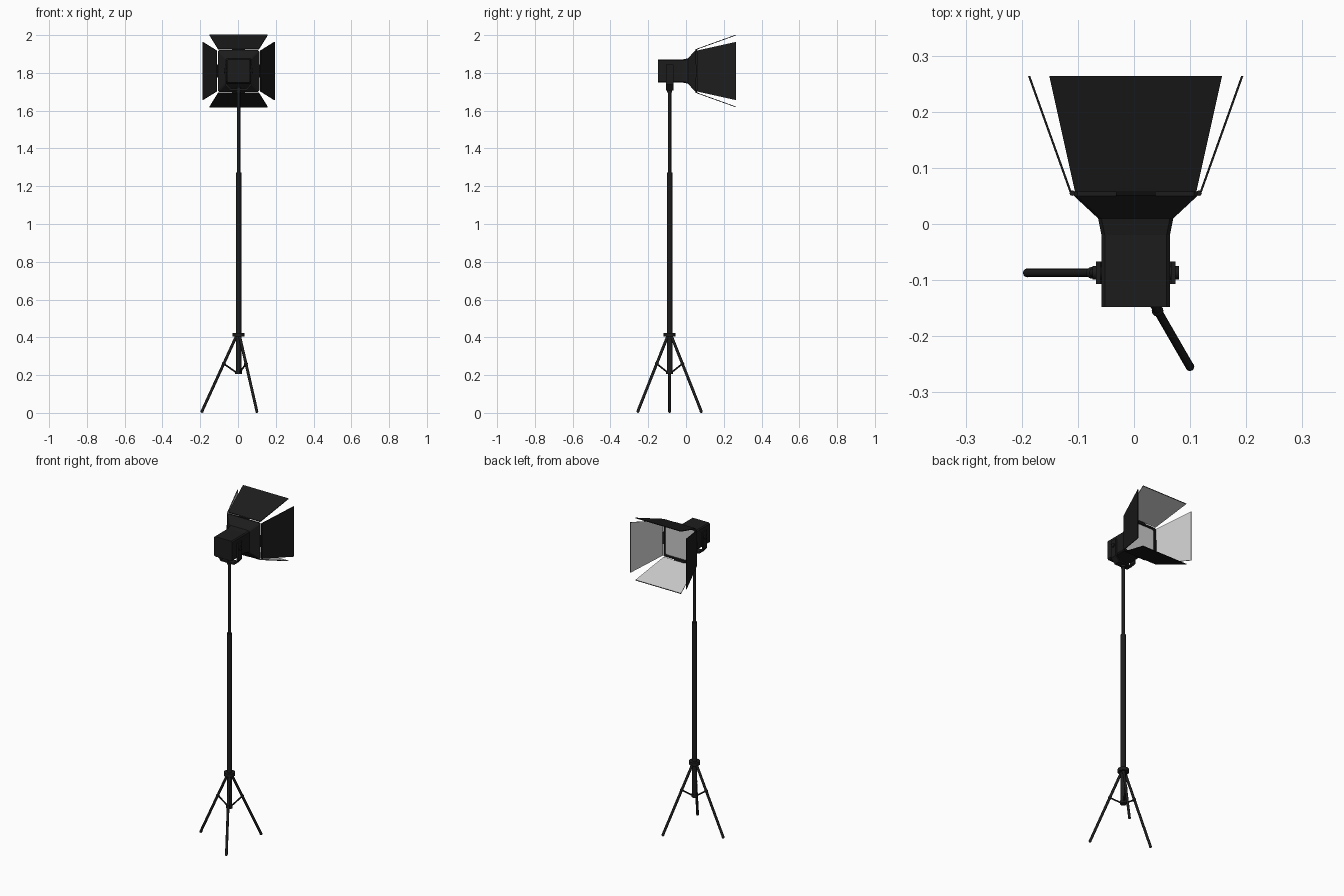
import bpy, bmesh, math
from mathutils import Vector

if "Cube" in bpy.data.objects:
    bpy.data.objects.remove(bpy.data.objects["Cube"])

CX, PY, HZ = 0.003, -0.087, 1.81   # pole x, pole y, lamp axis height


def material(name, c):
    m = bpy.data.materials.new(name)
    m.diffuse_color = (c, c, c, 1)
    m.use_nodes = True
    m.node_tree.nodes["Principled BSDF"].inputs["Base Color"].default_value = m.diffuse_color
    return m


BLACK = material("black_metal", 0.012)
WHITE = material("reflector_grey", 0.55)


def finish(name, bm, mats=(BLACK,), smooth=False):
    bmesh.ops.recalc_face_normals(bm, faces=bm.faces)
    me = bpy.data.meshes.new(name)
    bm.to_mesh(me)
    bm.free()
    for m in mats:
        me.materials.append(m)
    ob = bpy.data.objects.new(name, me)
    bpy.context.collection.objects.link(ob)
    if smooth:
        bpy.context.view_layer.objects.active = ob
        ob.select_set(True)
        bpy.ops.object.shade_smooth_by_angle(angle=math.radians(40))
        ob.select_set(False)
    return ob


def rod(name, a, b, r, sides=16):
    a, b = Vector(a), Vector(b)
    bm = bmesh.new()
    bmesh.ops.create_cone(bm, cap_ends=True, segments=sides, radius1=r, radius2=r, depth=(b - a).length)
    rot = (b - a).to_track_quat('Z', 'Y').to_matrix()
    bmesh.ops.rotate(bm, matrix=rot, verts=bm.verts)
    bmesh.ops.translate(bm, vec=(a + b) / 2, verts=bm.verts)
    return finish(name, bm, smooth=True)


def ball(name, p, r):
    bm = bmesh.new()
    bmesh.ops.create_uvsphere(bm, u_segments=12, v_segments=8, radius=r)
    bmesh.ops.translate(bm, vec=p, verts=bm.verts)
    return finish(name, bm, smooth=True)


# Telescopic pole and collars
rod("lower_pole", (CX, PY, 0.207), (CX, PY, 1.272), 0.0145)
rod("upper_pole", (CX, PY, 1.26), (CX, PY, 1.72), 0.009)
rod("leg_collar", (CX, PY, 0.404), (CX, PY, 0.424), 0.031)
rod("brace_collar", (CX, PY, 0.205), (CX, PY, 0.222), 0.018)

# Tripod legs with braces
for i, deg in enumerate((180, -60, 60)):
    c, s = math.cos(math.radians(deg)), math.sin(math.radians(deg))

    def at(r, z):
        return (CX + r * c, PY + r * s, z)
    rod(f"leg_{i}", at(0.010, 0.41), at(0.194, 0.008), 0.0075, 12)
    ball(f"foot_{i}", at(0.193, 0.008), 0.008)
    rod(f"brace_{i}", at(0.012, 0.214), at(0.078, 0.26), 0.0045, 8)
    ball(f"brace_joint_{i}", at(0.078, 0.26), 0.0105)

# Lamp housing: chamfered square rings lofted along y, with recessed front panel
profile = [(-0.148, 0.045), (-0.148, 0.061), (-0.02, 0.061), (0.01, 0.067),
           (0.050, 0.110), (0.058, 0.110), (0.058, 0.101), (0.050, 0.099)]
bm = bmesh.new()
rings = []
for y, h in profile:
    k = h - 0.006
    pts = [(h, k), (k, h), (-k, h), (-h, k), (-h, -k), (-k, -h), (k, -h), (h, -k)]
    rings.append([bm.verts.new((CX + x, y, HZ + z)) for x, z in pts])
for a, b in zip(rings, rings[1:]):
    for i in range(8):
        j = (i + 1) % 8
        bm.faces.new((a[i], a[j], b[j], b[i]))
bm.faces.new(rings[0])
bm.faces.new(rings[-1]).material_index = 1
finish("lamp_housing", bm, (BLACK, WHITE))

# Barn doors: thin trapezoids, black outside and pale inside
T = 0.004
for name, q in (("right", 0), ("top", 1), ("left", 2), ("bottom", 3)):
    bm = bmesh.new()
    ca, sa = round(math.cos(q * math.pi / 2)), round(math.sin(q * math.pi / 2))

    def pt(out, y, side):
        return Vector((CX + out * ca - side * sa, y, HZ + out * sa + side * ca))
    corners = [(0.118, 0.057, -0.108), (0.118, 0.057, 0.108),
               (0.192, 0.264, 0.154), (0.192, 0.264, -0.154)]
    outer = [bm.verts.new(pt(*p)) for p in corners]
    inner = [bm.verts.new(pt(o - T, y, s)) for o, y, s in corners]
    bm.faces.new(outer)
    bm.faces.new(inner).material_index = 1
    for i in range(4):
        j = (i + 1) % 4
        bm.faces.new((outer[i], outer[j], inner[j], inner[i]))
    finish(f"barn_door_{name}", bm, (BLACK, WHITE))
    rod(f"hinge_{name}", pt(0.113, 0.055, -0.035), pt(0.113, 0.055, 0.035), 0.005, 8)

# U-shaped yoke: half outline mirrored, given width along y
half = [(0.071, 1.845), (0.071, 1.738), (0.045, 1.708)]
inside = [(0.040, 1.717), (0.063, 1.742), (0.063, 1.845)]
bm = bmesh.new()
path_out = half + [(-x, z) for x, z in reversed(half)]
path_in = list(reversed(inside)) + [(-x, z) for x, z in inside]
grid = []
for (xo, zo), (xi, zi) in zip(path_out, path_in):
    grid.append([bm.verts.new((CX + x, PY + y, z)) for x, z, y in
                 ((xo, zo, -0.02), (xo, zo, 0.02), (xi, zi, 0.02), (xi, zi, -0.02))])
for a, b in zip(grid, grid[1:]):
    for i in range(4):
        j = (i + 1) % 4
        bm.faces.new((a[i], a[j], b[j], b[i]))
bm.faces.new(grid[0])
bm.faces.new(grid[-1])
finish("yoke", bm)

# Yoke pivots and pole socket
for name, s in (("left", -1), ("right", 1)):
    rod(f"pivot_{name}", (CX + s * 0.055, PY, HZ), (CX + s * 0.077, PY, HZ), 0.012)
rod("pole_socket", (CX, PY, 1.695), (CX, PY, 1.725), 0.014)
